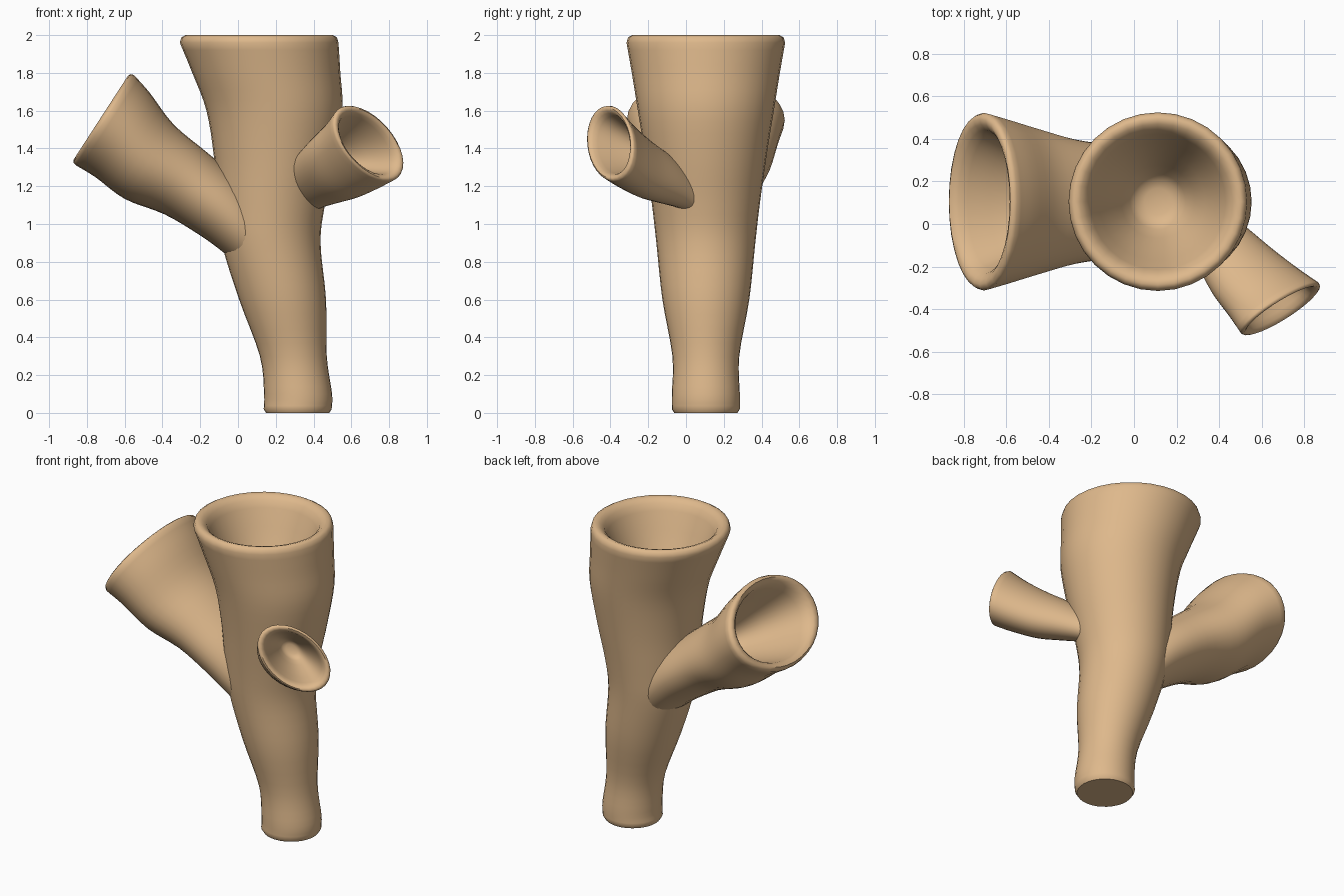
import bpy, bmesh, math
from mathutils import Vector

cube = bpy.data.objects.get("Cube")
if cube:
    bpy.data.objects.remove(cube, do_unlink=True)

SIDES = 32
STEPS = 4

tan = bpy.data.materials.new("warm_tan")
tan.use_nodes = True
tan.diffuse_color = (0.73, 0.48, 0.26, 1)
tan.node_tree.nodes["Principled BSDF"].inputs["Base Color"].default_value = tan.diffuse_color


def smooth_path(keys):
    """Catmull-Rom through (x, y, z, radius) keys."""
    k = [Vector(p) for p in keys]
    k = [2 * k[0] - k[1]] + k + [2 * k[-1] - k[-2]]
    out = []
    for a, b, c, d in zip(k, k[1:], k[2:], k[3:]):
        for i in range(STEPS):
            t = i / STEPS
            out.append(0.5 * (2 * b + (c - a) * t + (2 * a - 5 * b + 4 * c - d) * t * t
                              + (3 * b - a - 3 * c + d) * t ** 3))
    return out + [k[-2]]


def tube(name, keys, major, minor, squash, lip):
    """Tube from closed foot to hollow mouth; the mouth faces major x minor."""
    u, w = Vector(major).normalized(), Vector(minor).normalized()
    axis = u.cross(w).normalized()
    rings = [(p.xyz, p.w) for p in smooth_path(keys)]
    foot, foot_r = rings[0]
    rings.insert(0, (foot - axis * 0.02, foot_r * 0.93))
    mouth, r = rings[-1]
    # rounded lip, then the funnel
    rings.append((mouth + axis * lip * 0.7, r * 0.98))
    rings.append((mouth + axis * lip, r * 0.93))
    rings += [(mouth + axis * (lip - depth * r), r * s) for s, depth in FUNNEL]

    bm = bmesh.new()
    loops = []
    for c, rad in rings:
        loops.append([bm.verts.new(c + u * rad * math.cos(a) + w * rad * squash * math.sin(a))
                      for a in (2 * math.pi * i / SIDES for i in range(SIDES))])
    for lo, hi in zip(loops, loops[1:]):
        for i in range(SIDES):
            j = (i + 1) % SIDES
            bm.faces.new((lo[i], lo[j], hi[j], hi[i]))
    bm.faces.new(loops[0][::-1])
    bm.faces.new(loops[-1])
    bmesh.ops.recalc_face_normals(bm, faces=bm.faces)
    mesh = bpy.data.meshes.new(name)
    bm.to_mesh(mesh)
    bm.free()
    mesh.materials.append(tan)
    ob = bpy.data.objects.new(name, mesh)
    bpy.context.collection.objects.link(ob)
    bpy.ops.object.select_all(action='DESELECT')
    ob.select_set(True)
    bpy.context.view_layer.objects.active = ob
    bpy.ops.object.shade_smooth_by_angle(angle=math.radians(50))


# hollow profile: (radius, depth) in mouth radii
FUNNEL = [(0.87, 0.02), (0.81, 0.07), (0.76, 0.17), (0.66, 0.42), (0.53, 0.7),
          (0.41, 0.95), (0.31, 1.15), (0.24, 1.23), (0.15, 1.26), (0.04, 1.27)]
Y = 0.105

# main trunk, leaning and widening upwards
trunk = [(0.316, 0.02, 0.18), (0.318, 0.1, 0.18), (0.293, 0.3, 0.177), (0.236, 0.6, 0.23),
         (0.175, 0.9, 0.262), (0.175, 1.1, 0.285), (0.193, 1.35, 0.32), (0.193, 1.6, 0.36),
         (0.15, 1.8, 0.392), (0.112, 1.96, 0.42)]
tube("main_trunk", [(x, Y, z, r) for x, z, r in trunk], (1, 0, 0), (0, 1, 0), 1, 0.04)

# large flattened side branch
large = [(0.12, 0.86, 0.2), (0.02, 0.98, 0.24), (-0.1, 1.09, 0.266), (-0.28, 1.218, 0.293),
         (-0.47, 1.33, 0.347), (-0.61, 1.47, 0.39), (-0.705, 1.55, 0.418)]
tube("large_branch", [(x, Y, z, r) for x, z, r in large],
     (0, -1, 0), (0.545, 0, 0.84), 0.68, 0.025)

# small flattened front branch
small = [(0.31, 0.05, 1.14, 0.12), (0.365, -0.03, 1.195, 0.142), (0.43, -0.12, 1.245, 0.174),
         (0.52, -0.23, 1.3, 0.207), (0.615, -0.325, 1.365, 0.23), (0.686, -0.395, 1.425, 0.252)]
tube("small_branch", small, (0.69, 0.33, -0.64), (0.407, 0.55, 0.722), 0.65, 0.015)
